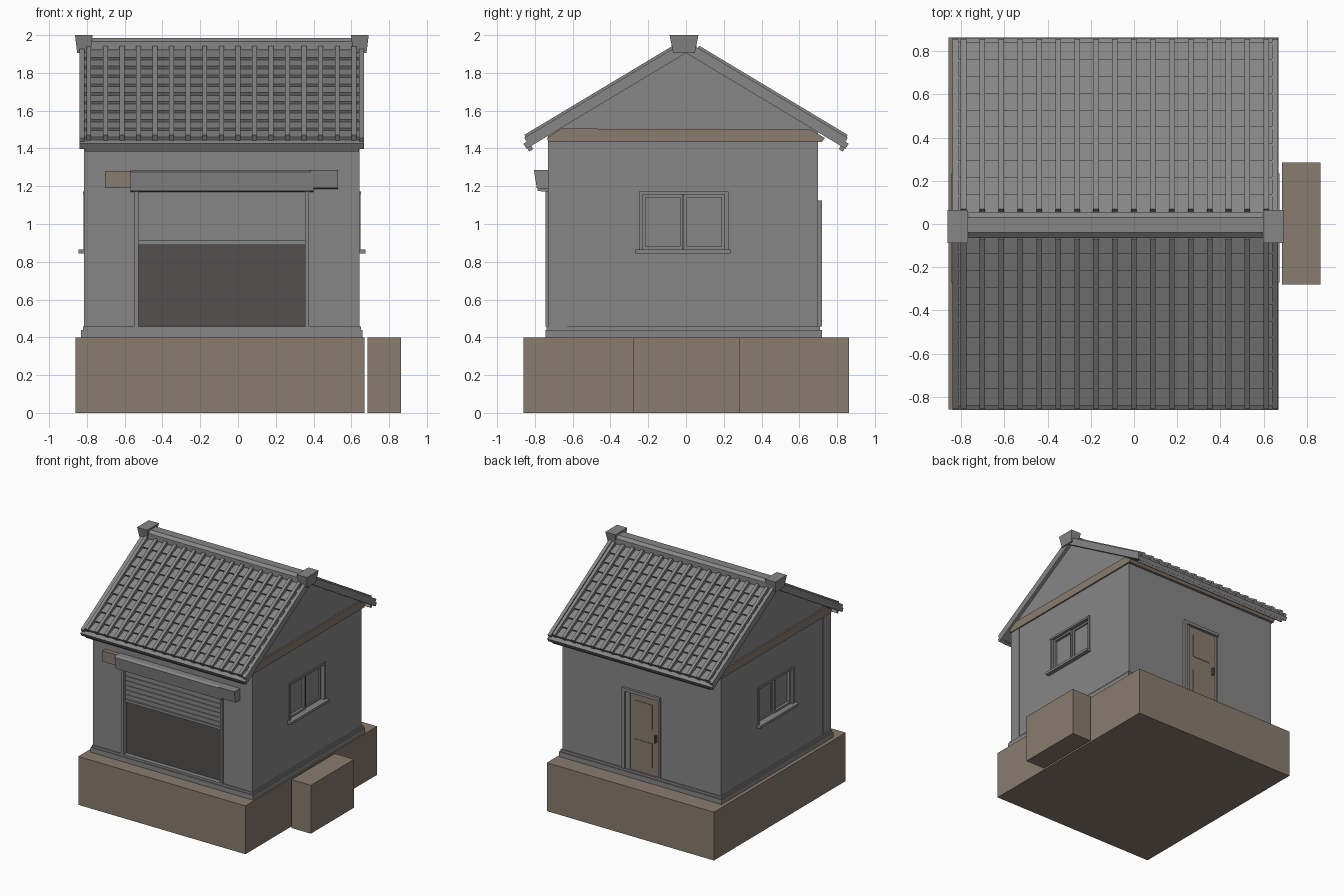
import bpy, bmesh, math
from mathutils import Vector

if "Cube" in bpy.data.objects:
    bpy.data.objects.remove(bpy.data.objects["Cube"], do_unlink=True)


def material(name, rgb):
    m = bpy.data.materials.new(name)
    m.use_nodes = True
    m.diffuse_color = (*rgb, 1)
    m.node_tree.nodes["Principled BSDF"].inputs["Base Color"].default_value = (*rgb, 1)
    return m


GREY = material("stone grey", (0.24, 0.24, 0.245))
BROWN = material("earth brown", (0.25, 0.20, 0.157))
DARK = material("dark interior", (0.085, 0.078, 0.074))


def finish(name, bm, mat):
    bmesh.ops.recalc_face_normals(bm, faces=bm.faces)
    mesh = bpy.data.meshes.new(name)
    bm.to_mesh(mesh)
    bm.free()
    mesh.materials.append(mat)
    ob = bpy.data.objects.new(name, mesh)
    bpy.context.collection.objects.link(ob)
    return ob


def add_box(bm, xs, ys, zs, place=Vector, taper=0):
    """Box between pairs of limits; taper draws the lower end in."""
    cx, cy = sum(xs) / 2, sum(ys) / 2
    grid = {}
    for i in (0, 1):
        for j in (0, 1):
            for k in (0, 1):
                f = 1 if k else 1 - taper
                p = (cx + (xs[i] - cx) * f, cy + (ys[j] - cy) * f, zs[k])
                grid[i, j, k] = bm.verts.new(place(p))
    ring = ((0, 0), (0, 1), (1, 1), (1, 0))
    for side in (0, 1):
        bm.faces.new([grid[side, a, b] for a, b in ring])
        bm.faces.new([grid[a, side, b] for a, b in ring])
        bm.faces.new([grid[a, b, side] for a, b in ring])


def box(name, xs, ys, zs, mat=GREY, taper=0):
    bm = bmesh.new()
    add_box(bm, xs, ys, zs, taper=taper)
    return finish(name, bm, mat)


def extrude_x(name, profile, x0, x1, mat=GREY):
    """Extrude a (y, z) outline along x."""
    bm = bmesh.new()
    a = [bm.verts.new((x0, y, z)) for y, z in profile]
    b = [bm.verts.new((x1, y, z)) for y, z in profile]
    bm.faces.new(a)
    bm.faces.new(b)
    n = len(a)
    for i in range(n):
        bm.faces.new((a[i], a[(i + 1) % n], b[(i + 1) % n], b[i]))
    return finish(name, bm, mat)


LEFT, RIGHT, FRONT, BACK = -0.81, 0.64, -0.73, 0.70
MID = (LEFT + RIGHT) / 2

# Ground block and side step
box("ground_block", (-0.86, 0.67), (-0.86, 0.863), (0, 0.4), BROWN)
box("side_step", (0.685, 0.863), (-0.28, 0.285), (0, 0.4), BROWN)

# Plinth
box("plinth", (LEFT - 0.02, RIGHT + 0.02), (FRONT - 0.015, BACK + 0.02), (0.4, 0.44))
box("plinth_cap", (LEFT - 0.01, RIGHT + 0.01), (FRONT - 0.008, BACK + 0.01), (0.44, 0.458))

# House body with gables, then recesses for shutter, door and windows
body = extrude_x("walls", [(FRONT, 0.42), (BACK, 0.42), (BACK, 1.49),
                           (0, 1.91), (FRONT, 1.475)], LEFT, RIGHT)
cutters = [
    box("shutter_cutter", (-0.53, 0.355), (FRONT - 0.1, FRONT + 0.035), (0.458, 1.2)),
    box("door_cutter", (-0.25, 0.06), (BACK - 0.02, BACK + 0.1), (0.458, 1.11)),
    box("window_cutter_left", (RIGHT - 0.035, RIGHT + 0.1), (-0.24, 0.215), (0.865, 1.165)),
    box("window_cutter_right", (LEFT - 0.1, LEFT + 0.035), (-0.24, 0.215), (0.865, 1.165)),
]
for c in cutters:
    c.hide_render = True
    mod = body.modifiers.new(c.name, "BOOLEAN")
    mod.object = c
    mod.solver = "EXACT"
bpy.context.view_layer.update()
cut_mesh = bpy.data.meshes.new_from_object(
    body.evaluated_get(bpy.context.evaluated_depsgraph_get()))
body.modifiers.clear()
body.data = cut_mesh
for c in cutters:
    bpy.data.objects.remove(c, do_unlink=True)

# Timber beam under the gables
extrude_x("gable_beam", [(FRONT, 1.435), (0.72, 1.435), (0.735, 1.455), (0.66, 1.5),
                         (-0.66, 1.505), (-0.735, 1.455)], LEFT - 0.012, RIGHT + 0.012, BROWN)

# Front corner boards on the side walls
for n, x in (("right", LEFT), ("left", RIGHT)):
    box("corner_board_" + n, (x - 0.004, x + 0.004), (FRONT, -0.63), (0.458, 1.435))

# Roller shutter and opening
box("dark_opening", (-0.53, 0.355), (FRONT + 0.028, FRONT + 0.034), (0.458, 0.9), DARK)
bm = bmesh.new()
slats = 7
for i in range(slats):
    z = 0.915 + i * 0.038
    add_box(bm, (-0.53, 0.355), (FRONT + 0.014, FRONT + 0.034), (z, z + 0.032))
add_box(bm, (-0.53, 0.355), (FRONT + 0.02, FRONT + 0.034), (0.9, 1.19))
add_box(bm, (-0.53, 0.355), (FRONT + 0.005, FRONT + 0.034), (0.89, 0.912))
finish("shutter", bm, GREY)
for n, x in (("right", -0.55), ("left", 0.355)):
    box("shutter_jamb_" + n, (x, x + 0.022), (FRONT - 0.015, FRONT + 0.03), (0.458, 1.19))
extrude_x("shutter_housing", [(FRONT, 1.17), (-0.785, 1.175), (-0.8, 1.275),
                              (-0.78, 1.285), (FRONT, 1.285)], -0.57, 0.4)
extrude_x("housing_end", [(FRONT, 1.185), (-0.79, 1.19), (-0.805, 1.285),
                          (FRONT, 1.285)], 0.385, 0.53)
box("timber_end_block", (-0.705, -0.57), (FRONT - 0.035, FRONT), (1.19, 1.28), BROWN)


# Sliding windows on both sides
def window(name, wall, out):
    def part(bm, ys, zs, back, front):
        add_box(bm, sorted((wall + out * back, wall + out * front)), ys, zs)
    bm = bmesh.new()
    for y in (-0.25, 0.205):
        part(bm, (y, y + 0.02), (0.86, 1.17), -0.03, 0.008)
    part(bm, (-0.25, 0.225), (1.155, 1.172), -0.03, 0.01)
    part(bm, (-0.27, 0.235), (0.845, 0.866), -0.03, 0.035)
    for y, depth in ((-0.232, -0.012), (-0.012, -0.022)):
        for a in (y, y + 0.2):
            part(bm, (a, a + 0.017), (0.866, 1.157), -0.034, depth)
        for z in (0.866, 1.14):
            part(bm, (y, y + 0.217), (z, z + 0.016), -0.034, depth)
    finish(name, bm, GREY)


window("window_left", RIGHT, 1)
window("window_right", LEFT, -1)

# Back door with frame, panels and handle
box("door", (-0.25, 0.02), (BACK - 0.019, BACK - 0.004), (0.458, 1.1), BROWN)
bm = bmesh.new()
add_box(bm, (0.06, 0.085), (BACK - 0.01, BACK + 0.02), (0.458, 1.125))
add_box(bm, (0.02, 0.06), (BACK - 0.02, BACK + 0.006), (0.458, 1.105))
add_box(bm, (-0.262, -0.245), (BACK - 0.01, BACK + 0.012), (0.458, 1.125))
add_box(bm, (-0.262, 0.085), (BACK - 0.01, BACK + 0.02), (1.1, 1.125))
finish("door_frame", bm, GREY)
for i, z in enumerate((0.52, 0.84)):
    box(f"door_panel_{i}", (-0.18, -0.02), (BACK - 0.005, BACK), (z, z + 0.2), BROWN)
box("door_handle", (-0.22, -0.207), (BACK - 0.005, BACK + 0.015), (0.74, 0.8), DARK)

# Roof slopes: boxes placed by (x, distance down the slope, height above it)
PITCH = math.atan(0.6)
C, S = math.cos(PITCH), math.sin(PITCH)
ROOF = (-0.84, 0.668)
for name, sign in (("front", -1), ("back", 1)):
    def slope(p, sign=sign):
        x, d, h = p
        return Vector((x, sign * (d * C + h * S), 1.905 - d * S + h * C))

    bm = bmesh.new()
    add_box(bm, ROOF, (0, 0.985), (0, 0.032), slope)
    add_box(bm, (LEFT, RIGHT), (0.955, 0.98), (-0.02, 0), slope)
    for x in ROOF:
        inner = x + math.copysign(0.028, MID - x)
        add_box(bm, sorted((x, inner)), (0.03, 0.965), (0.03, 0.056), slope)
    finish(name + "_roof_slab", bm, GREY)

    bm = bmesh.new()
    courses, step = 10, 0.091
    for i in range(courses):
        d = 0.04 + i * step
        faces_before = len(bm.verts)
        add_box(bm, (ROOF[0] + 0.025, ROOF[1] - 0.025), (d, d + step),
                (0.03, 0.052),
                lambda p, d=d: slope((p[0], p[1], p[2] - (0.016 if p[2] > 0.04 and p[1] < d + 0.01 else 0))))
    finish(name + "_tile_courses", bm, GREY)

    bm = bmesh.new()
    for i in range(17):
        x = -0.79 + i * 0.0877
        add_box(bm, (x - 0.013, x + 0.013), (0.04, 0.957), (0.035, 0.069), slope)
    finish(name + "_tile_ribs", bm, GREY)

# Ridge and its end caps
extrude_x("ridge", [(-0.065, 1.92), (-0.065, 1.965), (-0.04, 1.985), (0.03, 1.985),
                    (0.055, 1.965), (0.055, 1.92)], *ROOF)
box("ridge_cap_right", (-0.863, -0.77), (-0.087, 0.066), (1.905, 2.0), taper=0.25)
box("ridge_cap_left", (0.598, 0.692), (-0.087, 0.066), (1.905, 2.0), taper=0.25)
